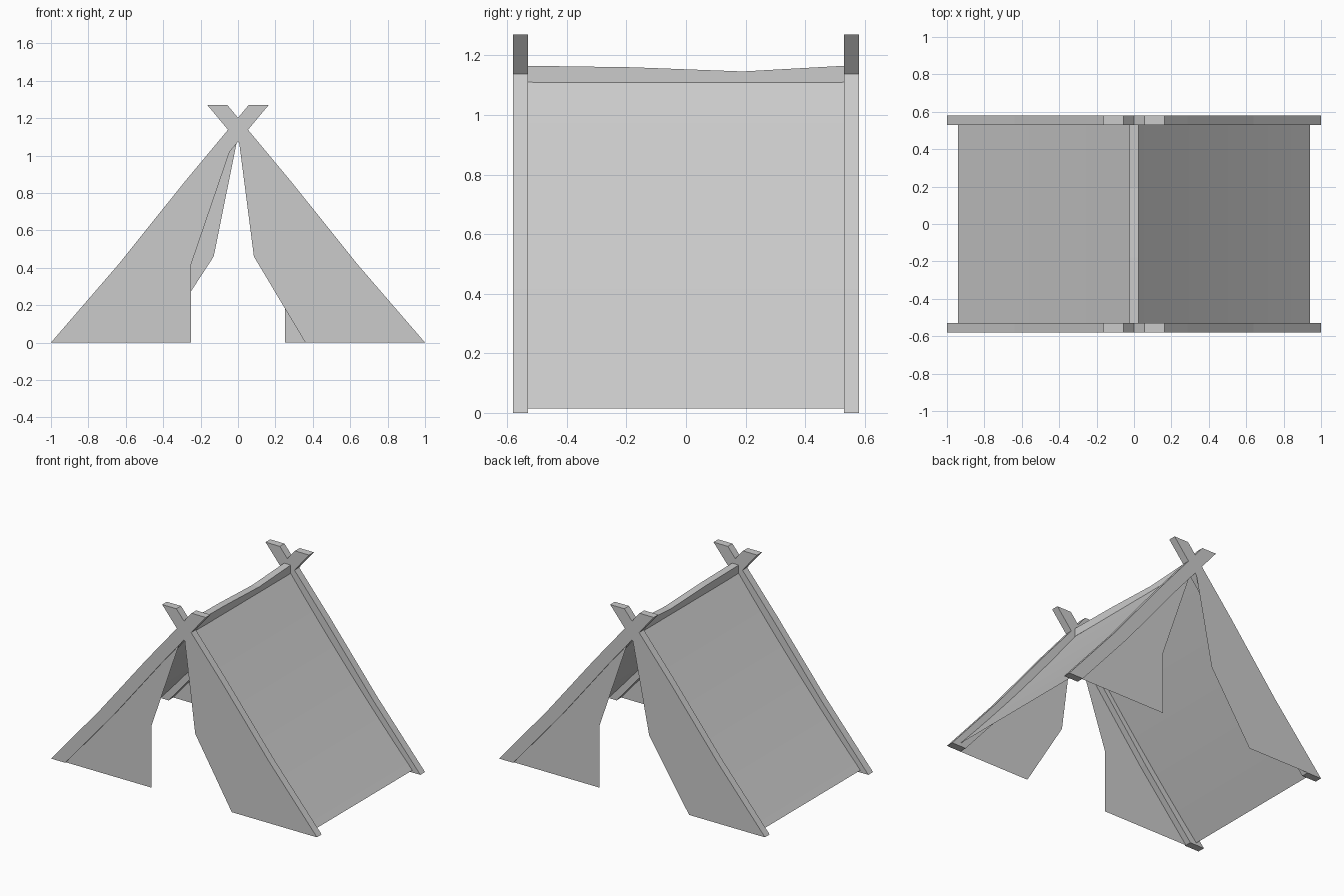
import bpy

if "Cube" in bpy.data.objects:
    bpy.data.objects.remove(bpy.data.objects["Cube"])


def make(name, verts, faces):
    me = bpy.data.meshes.new(name)
    me.from_pydata(verts, [], faces)
    me.update()
    ob = bpy.data.objects.new(name, me)
    bpy.context.collection.objects.link(ob)
    return ob


def loft(name, rings):
    """Closed bar through a row of four-point rings."""
    verts = [p for r in rings for p in r]
    faces = [(3, 2, 1, 0)]
    for i in range(len(rings) - 1):
        a, b = 4 * i, 4 * i + 4
        faces += [(a + j, a + (j + 1) % 4, b + (j + 1) % 4, b + j) for j in range(4)]
    n = len(verts)
    faces.append((n - 4, n - 3, n - 2, n - 1))
    return make(name, verts, faces)


# Slightly crooked crossed poles at both ends: outer edge as (x, z)
OUTER = [(1.0, 0), (0.64, 0.417), (0.285, 0.86), (-0.057, 1.27)]
W = 0.107
for end, ye in (("front", -1), ("back", 1)):
    for side, s in (("left", -1), ("right", 1)):
        rings = [[(s * x, ye * 0.53, z), (s * x, ye * 0.58, z),
                  (s * (x - W), ye * 0.58, z), (s * (x - W), ye * 0.53, z)]
                 for x, z in OUTER]
        if s * ye > 0:
            rings = [r[::-1] for r in rings]
        loft(f"{end}_{side}_pole", rings)

# Sagging ridge beam
RIDGE = [(-0.53, 1.165), (-0.18, 1.16), (0.19, 1.146), (0.53, 1.165)]
loft("ridge_beam", [[(-0.025, y, z - 0.055), (-0.025, y, z),
                     (0.025, y, z), (0.025, y, z - 0.055)] for y, z in RIDGE])

# Roof cloth on each side, sagging gently between the poles
NU, NV = 8, 8
for side, s in (("left", -1), ("right", 1)):
    verts, faces = [], []
    for i in range(NU + 1):
        u = i / NU
        for j in range(NV + 1):
            v = j / NV
            sag = 0.015 * 4 * u * (1 - u)
            verts.append((s * (0.94 - 0.918 * u - sag * 0.77), -0.53 + 1.06 * v,
                          0.015 + 1.097 * u - sag * 0.64))
    for i in range(NU):
        for j in range(NV):
            a = i * (NV + 1) + j
            f = (a, a + 1, a + NV + 2, a + NV + 1)
            faces.append(f if s > 0 else f[::-1])
    ob = make(f"{side}_roof_cloth", verts, faces)
    for p in ob.data.polygons:
        p.use_smooth = True

# Door flaps: one straight and one pulled-back flap at each end
STRAIGHT = [(-0.94, 0), (-0.25, 0), (-0.25, 0.42), (-0.045, 1.02), (-0.01, 1.1)]


def flap(name, pts, y, turn):
    verts = [(turn * x, turn * y, z) for x, z in pts]
    make(name, verts, [tuple(range(len(verts)))])


for end, turn, kx, fx in (("front", 1, 0.085, 0.36), ("back", -1, 0.13, 0.43)):
    flap(f"{end}_straight_flap", STRAIGHT, -0.572, turn)
    pulled = [(fx, 0), (0.97, 0), (0.62, 0.417), (0.27, 0.86), (0.05, 1.12),
              (0.005, 1.08), (kx, 0.46)]
    flap(f"{end}_pulled_flap", pulled, -0.581, turn)
